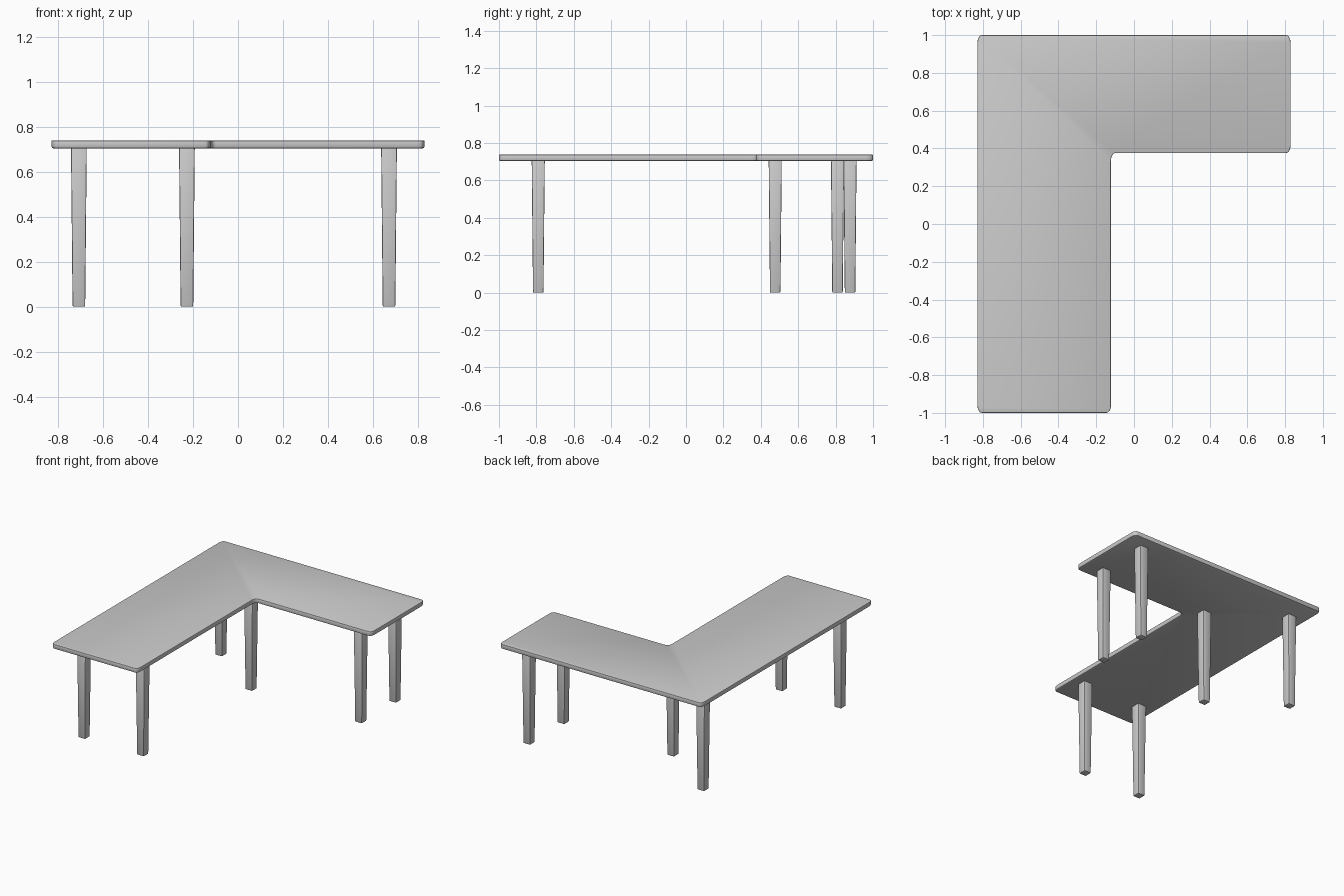
import bpy, bmesh
from math import sin, cos, pi

if "Cube" in bpy.data.objects:
    bpy.data.objects.remove(bpy.data.objects["Cube"])

Z_BOTTOM, Z_TOP = 0.703, 0.738
RX, RY, STEPS = 0.024, 0.04, 5


def add_object(name, bm):
    bmesh.ops.recalc_face_normals(bm, faces=bm.faces)
    mesh = bpy.data.meshes.new(name)
    bm.to_mesh(mesh)
    bm.free()
    ob = bpy.data.objects.new(name, mesh)
    bpy.context.collection.objects.link(ob)
    return ob


def rounded_outline(corners):
    # each corner: x, y, direction to the arc centre, start angle, sweep
    pts = []
    for x, y, sx, sy, start, sweep in corners:
        for i in range(STEPS + 1):
            a = (start + sweep * i / STEPS) * pi / 180
            pts.append((x + sx * RX + RX * cos(a), y + sy * RY + RY * sin(a)))
    return pts


def make_top():
    outline = rounded_outline([
        (-0.829, -1.0, 1, 1, 180, 90),
        (-0.122, -1.0, -1, 1, 270, 90),
        (-0.122, 0.376, 1, -1, 180, -90),   # inside corner
        (0.829, 0.376, -1, 1, 270, 90),
        (0.829, 1.0, -1, -1, 0, 90),
        (-0.829, 1.0, 1, -1, 90, 90),
    ])
    bm = bmesh.new()
    face = bm.faces.new([bm.verts.new((x, y, Z_BOTTOM)) for x, y in outline])
    ext = bmesh.ops.extrude_face_region(bm, geom=[face], use_keep_orig=True)
    verts = [g for g in ext["geom"] if isinstance(g, bmesh.types.BMVert)]
    bmesh.ops.translate(bm, verts=verts, vec=(0, 0, Z_TOP - Z_BOTTOM))
    bmesh.ops.recalc_face_normals(bm, faces=bm.faces)
    # softened rims, larger underneath
    for z, width in ((Z_BOTTOM, 0.009), (Z_TOP, 0.004)):
        rim = [e for e in bm.edges if all(abs(v.co.z - z) < 1e-5 for v in e.verts)]
        bmesh.ops.bevel(bm, geom=rim, offset=width, segments=2,
                        profile=0.5, affect='EDGES')
    return add_object("desk_top", bm)


def make_leg(name, x, y):
    # square leg tapering to the floor
    bm = bmesh.new()
    bmesh.ops.create_cube(bm, size=1)
    for v in bm.verts:
        up = v.co.z > 0
        w = 0.070 if up else 0.056
        v.co = (v.co.x * w, v.co.y * w, Z_BOTTOM + 0.008 if up else 0)
    bmesh.ops.bevel(bm, geom=bm.edges[:], offset=0.005, segments=2,
                    profile=0.5, affect='EDGES')
    ob = add_object(name, bm)
    ob.location = (x, y, 0)
    return ob


parts = [make_top()]
for name, x, y in (("front_left_leg", -0.707, -0.79),
                   ("front_right_leg", -0.227, -0.79),
                   ("inner_corner_leg", -0.227, 0.477),
                   ("wing_front_leg", 0.671, 0.477),
                   ("wing_back_leg", 0.671, 0.877),
                   ("back_left_leg", -0.707, 0.81)):
    parts.append(make_leg(name, x, y))

for ob in parts:
    ob.select_set(True)
bpy.context.view_layer.objects.active = parts[0]
bpy.ops.object.shade_smooth_by_angle(angle=0.6)
